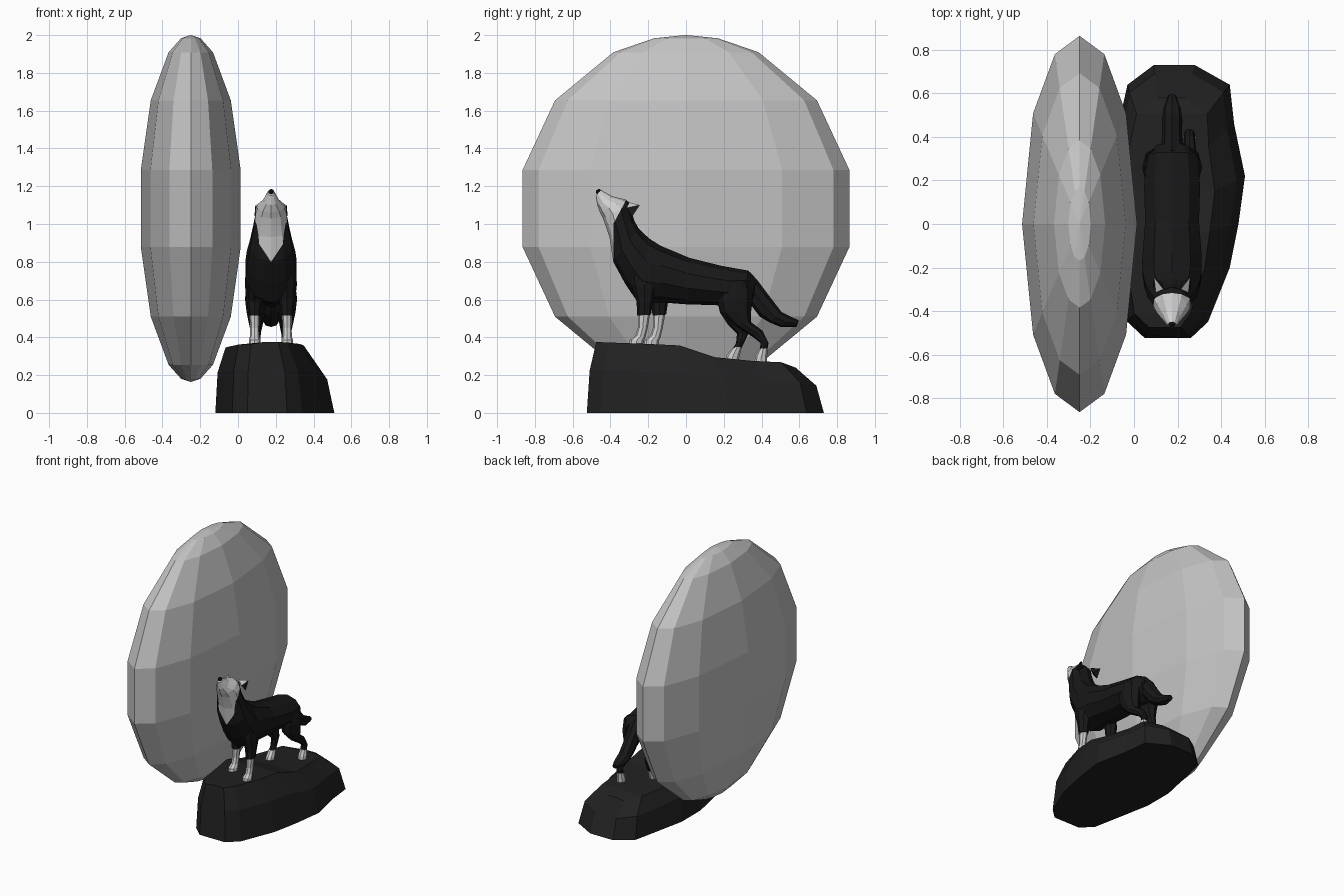
import bpy, bmesh, math
from mathutils import Vector

if "Cube" in bpy.data.objects:
    bpy.data.objects.remove(bpy.data.objects["Cube"])

CX = 0.175  # centre line of the wolf


def material(name, v):
    m = bpy.data.materials.new(name)
    m.diffuse_color = (v, v, v, 1)
    m.use_nodes = True
    m.node_tree.nodes["Principled BSDF"].inputs["Base Color"].default_value = m.diffuse_color
    return m


BLACK = material("black fur", 0.009)
WHITE = material("white fur", 0.62)
STONE = material("dark stone", 0.015)
MOON = material("moon grey", 0.55)


def finish(bm, name, *mats):
    bmesh.ops.recalc_face_normals(bm, faces=bm.faces)
    me = bpy.data.meshes.new(name)
    bm.to_mesh(me)
    bm.free()
    for m in mats:
        me.materials.append(m)
    ob = bpy.data.objects.new(name, me)
    bpy.context.collection.objects.link(ob)
    return ob


def skin(rings):
    """Join closed rings of points into a capped tube."""
    bm = bmesh.new()
    vs = [[bm.verts.new(p) for p in r] for r in rings]
    n = len(vs[0])
    for a, b in zip(vs, vs[1:]):
        for i in range(n):
            j = (i + 1) % n
            bm.faces.new((a[i], a[j], b[j], b[i]))
    bm.faces.new(vs[0])
    bm.faces.new(vs[-1])
    return bm


def loft(sections, n, x=CX):
    """Sections: (y, z) of one edge, (y, z) of the opposite edge, half width."""
    rings = []
    for ay, az, by, bz, w in sections:
        ring = []
        for i in range(n):
            t = 2 * math.pi * i / n
            c = math.cos(t) / 2
            ring.append((x + w * math.sin(t), (ay + by) / 2 + c * (ay - by),
                         (az + bz) / 2 + c * (az - bz)))
        rings.append(ring)
    return skin(rings)


# moon: squashed faceted ball
ring_angles = [0, 25.5, 54, 90, 126, 154.5, 180, 205.5, 234, 270, 306, 334.5]
levels = [0.5, 11, 25.7, 51.4, 77.1]
levels += [180 - a for a in reversed(levels)]
rings = []
for p in levels:
    s, c = math.sin(math.radians(p)), math.cos(math.radians(p))
    rings.append([(-0.25 + 0.271 * s * math.sin(math.radians(a)),
                   0.887 * s * math.cos(math.radians(a)), 1.082 + 0.918 * c)
                  for a in ring_angles])
finish(skin(rings), "moon", MOON)

# rock: stations (y, left x, right x, top height), ends lean inwards
stations = [(-.525, .05, .26, .375), (-.45, -.03, .34, .373), (-.2, -.08, .44, .365),
            (0, -.12, .48, .357), (.22, -.12, .51, .295), (.46, -.07, .46, .275),
            (.64, -.03, .44, .268), (.73, .09, .28, .24)]


def lean(y, lo, hi):
    return lo + (y + .525) / 1.255 * (hi - lo)


rings = []
for y, l, r, z in stations:
    w = r - l
    ym, yt = lean(y, -.51, .69), lean(y, -.475, .58)
    rings.append([(l, y, 0), (l + .02 * w, ym, .6 * z), (l + .09 * w, yt, z * .97),
                  (l + .4 * w, yt, z), (r - .22 * w, yt, z),
                  (r - .06 * w, ym, .6 * z), (r, y, 0)])
finish(skin(rings), "rock", STONE)

# body, neck and head in one skin, from rump to muzzle
bm = loft([(.37, .70, .355, .60, .07), (.33, .753, .30, .56, .125), (.18, .78, .16, .57, .135),
           (.02, .82, 0, .575, .13), (-.135, .885, -.13, .585, .142),
           (-.19, .92, -.255, .585, .143), (-.225, .95, -.32, .68, .135),
           (-.25, .975, -.385, .80, .118), (-.275, 1.02, -.405, .93, .10),
           (-.287, 1.065, -.425, .99, .09), (-.29, 1.105, -.44, 1.03, .086),
           (-.32, 1.13, -.455, 1.06, .073), (-.39, 1.146, -.47, 1.10, .043),
           (-.45, 1.18, -.478, 1.15, .02)], 10)
# cut the edge of the white face and bib
for co, no in [((0, -.385, 1), (0, 1, 0)), ((0, -.385, 1), (0, .14, -.075))]:
    bmesh.ops.bisect_plane(bm, geom=bm.verts[:] + bm.edges[:] + bm.faces[:],
                           plane_co=co, plane_no=no)
for f in bm.faces:
    c = f.calc_center_median()
    f.material_index = int(c.y < max(-.385, -.385 + (c.z - 1) * .536))
finish(bm, "wolf_body", BLACK, WHITE)

# nose
bm = bmesh.new()
bmesh.ops.create_icosphere(bm, subdivisions=1, radius=.017)
bmesh.ops.translate(bm, verts=bm.verts, vec=(CX, -.461, 1.17))
finish(bm, "nose", BLACK)

# tail
finish(loft([(.34, .745, .30, .60, .05), (.38, .70, .345, .57, .05), (.44, .62, .39, .51, .045),
             (.505, .535, .44, .48, .047), (.56, .507, .50, .455, .04),
             (.597, .49, .585, .455, .018)], 8), "tail", BLACK)

# ears: folded back, light on the inside
for side, label in ((-1, "left"), (1, "right")):
    bm = bmesh.new()
    base = [bm.verts.new((CX + side * x, y, z)) for x, y, z in
            ((.04, -.30, 1.115), (.075, -.315, 1.085), (.088, -.285, 1.04), (.045, -.27, 1.07))]
    tip = bm.verts.new((CX + side * .083, -.245, 1.10))
    bm.faces.new(base)
    for i in range(4):
        f = bm.faces.new((base[i], base[(i + 1) % 4], tip))
        f.material_index = int(i == 0)
    finish(bm, label + "_ear", BLACK, WHITE)

# front legs: dark upper leg, white lower leg with paw
for label, x, dy, g in (("right", .26, 0, .37), ("left", .088, .08, .362)):
    finish(loft([(-.30 + dy * .4, .78, -.15 + dy * .4, .80, .045),
                 (-.29 + dy * .5, .68, -.15 + dy * .5, .68, .052),
                 (-.262 + dy, .59, -.175 + dy, .59, .042),
                 (-.258 + dy, .515, -.185 + dy, .52, .031)], 8, x),
           label + "_front_upper_leg", BLACK)
    finish(loft([(-.255 + dy, .525, -.19 + dy, .525, .027), (-.255 + dy, .45, -.203 + dy, .45, .024),
                 (-.268 + dy, .41, -.215 + dy, .40, .025), (-.298 + dy, .385, -.222 + dy, .385, .031),
                 (-.303 + dy, g - .01, -.225 + dy, g - .01, .031)], 8, x),
           label + "_front_paw", WHITE)

# hind legs: the right one stretched back, the left one under the belly
hind = {
    "right": (.255, [(.19, .70, .345, .70, .045), (.165, .60, .355, .61, .058),
                     (.185, .53, .345, .54, .05), (.26, .46, .345, .48, .036),
                     (.35, .405, .405, .435, .026), (.395, .37, .437, .37, .024),
                     (.39, .33, .43, .33, .024)],
              [(.388, .34, .432, .34, .025), (.368, .30, .43, .30, .03), (.36, .26, .43, .26, .03)]),
    "left": (.095, [(.19, .70, .345, .70, .045), (.165, .60, .35, .61, .058),
                    (.18, .53, .33, .54, .05), (.22, .47, .325, .48, .038),
                    (.27, .42, .335, .43, .026), (.265, .37, .315, .385, .024),
                    (.245, .335, .295, .345, .024)],
             [(.247, .345, .297, .355, .025), (.215, .305, .285, .305, .03),
              (.203, .27, .275, .27, .03)]),
}
for label, (x, upper, paw) in hind.items():
    finish(loft(upper, 8, x), label + "_hind_leg", BLACK)
    finish(loft(paw, 8, x), label + "_hind_paw", WHITE)
